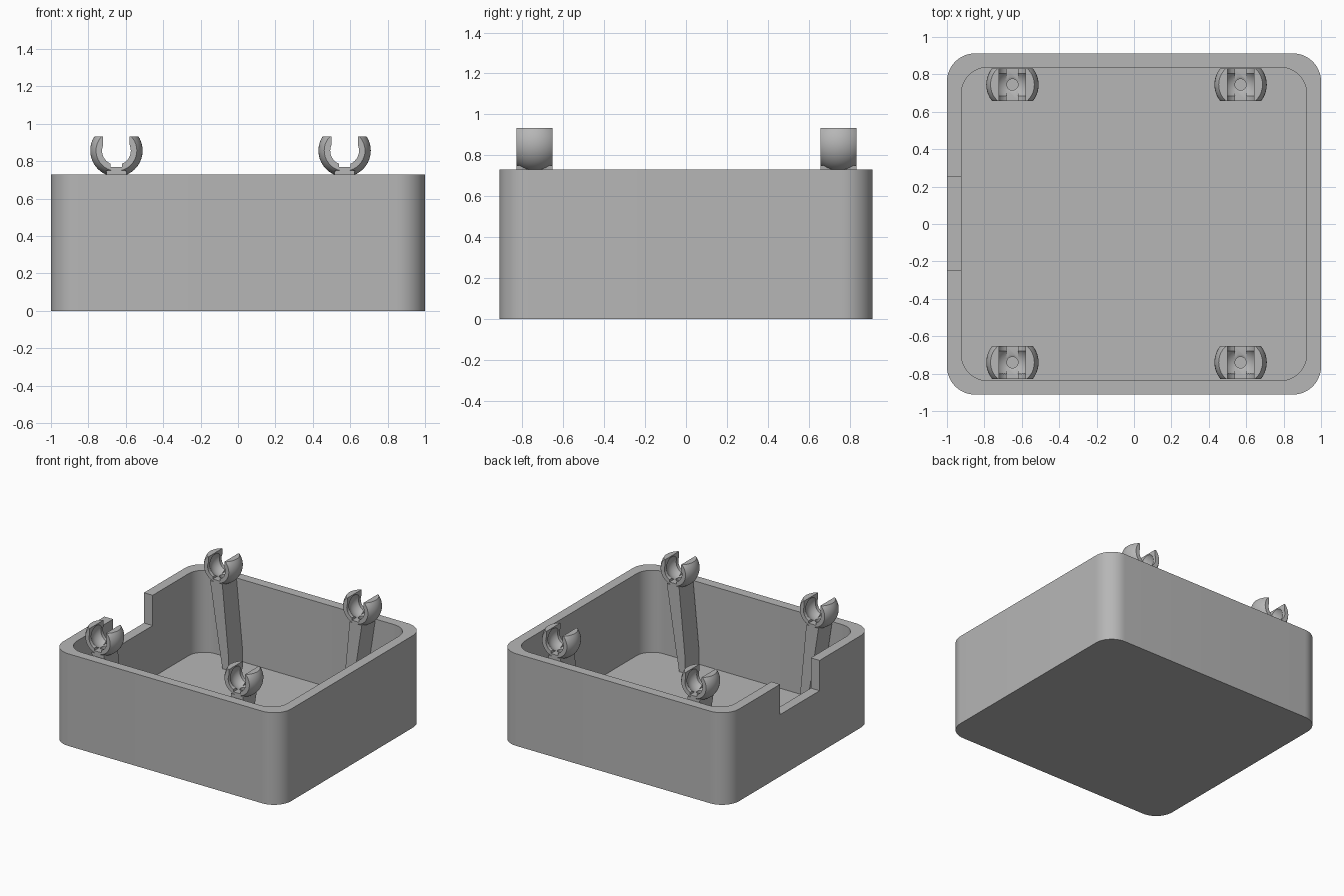
import bpy, bmesh, math
from mathutils import Matrix, Vector

cube = bpy.data.objects.get("Cube")
if cube:
    bpy.data.objects.remove(cube, do_unlink=True)

grey = bpy.data.materials.new("light grey plastic")
grey.use_nodes = True
COLOUR = (0.47, 0.47, 0.47, 1)
grey.diffuse_color = COLOUR
grey.node_tree.nodes["Principled BSDF"].inputs["Base Color"].default_value = COLOUR


def make(name, bm):
    bmesh.ops.recalc_face_normals(bm, faces=bm.faces)
    mesh = bpy.data.meshes.new(name)
    bm.to_mesh(mesh)
    bm.free()
    mesh.materials.append(grey)
    ob = bpy.data.objects.new(name, mesh)
    bpy.context.collection.objects.link(ob)
    return ob


def prism(name, points, axis, lo, hi):
    """Extrude a profile along z (points are x, y) or along y (points are x, z)."""
    place = (lambda p, h: (p[0], p[1], h)) if axis == 'Z' else (lambda p, h: (p[0], h, p[1]))
    bm = bmesh.new()
    face = bm.faces.new([bm.verts.new(place(p, lo)) for p in points])
    out = bmesh.ops.extrude_face_region(bm, geom=[face])
    verts = [v for v in out["geom"] if isinstance(v, bmesh.types.BMVert)]
    bmesh.ops.translate(bm, verts=verts, vec=Vector(place((0, 0), hi - lo)))
    return make(name, bm)


def rounded(hx, hy, r, steps=12):
    pts = []
    for k, (sx, sy) in enumerate([(1, 1), (-1, 1), (-1, -1), (1, -1)]):
        for i in range(steps + 1):
            a = math.pi / 2 * (k + i / steps)
            pts.append((sx * (hx - r) + r * math.cos(a), sy * (hy - r) + r * math.sin(a)))
    return pts


def rect(x0, x1, y0, y1):
    return [(x0, y0), (x1, y0), (x1, y1), (x0, y1)]


def circle(r, cx, cy, n=32):
    return [(cx + r * math.cos(math.tau * i / n), cy + r * math.sin(math.tau * i / n)) for i in range(n)]


def ball(name, r, z, u=40, v=24):
    bm = bmesh.new()
    turn = Matrix.Translation((0, 0, z)) @ Matrix.Rotation(math.pi / 2, 4, 'X')
    bmesh.ops.create_uvsphere(bm, u_segments=u, v_segments=v, radius=r, matrix=turn)
    return make(name, bm)


def carve(ob, cutters, operation='DIFFERENCE'):
    """Apply booleans one by one, then drop the cutters."""
    for c in cutters:
        c.hide_render = True
        mod = ob.modifiers.new("cut", 'BOOLEAN')
        mod.operation, mod.solver, mod.object = operation, 'EXACT', c
        bpy.context.view_layer.update()
        graph = bpy.context.evaluated_depsgraph_get()
        mesh = bpy.data.meshes.new_from_object(ob.evaluated_get(graph))
        ob.modifiers.clear()
        ob.data = mesh
        bpy.data.objects.remove(c, do_unlink=True)


def smooth(ob):
    bpy.ops.object.select_all(action='DESELECT')
    ob.select_set(True)
    bpy.context.view_layer.objects.active = ob
    bpy.ops.object.shade_smooth_by_angle(angle=math.radians(30))


# Tray: rounded box, hollowed, with a cable notch in the right wall
tray = prism("tray", rounded(1, 0.912, 0.15), 'Z', 0, 0.73)
carve(tray, [
    prism("hollow", rounded(0.923, 0.837, 0.14), 'Z', 0.08, 1),
    prism("notch", rect(-1.1, -0.85, -0.245, 0.25), 'Z', 0.49, 1),
])
smooth(tray)

# Clip: ball cut flat front, back and top, with an open socket
HALF, MID = 0.0875, 0.857
clip = ball("clip", 0.14, MID)
carve(clip, [prism("trim", rect(-0.3, 0.3, 0.6, 0.933), 'Y', -HALF, HALF)], 'INTERSECT')
carve(clip, [
    ball("socket", 0.098, MID),
    prism("bore", circle(0.077, 0, MID), 'Y', -0.2, 0.2),
    prism("mouth", rect(-0.071, 0.071, MID + 0.01, 1.1), 'Y', -0.2, 0.2),
    prism("slot", rect(-0.031, 0.031, 0.768, 0.9), 'Y', -0.2, 0.2),
    prism("pin_hole", circle(0.03, 0, 0, 24), 'Z', 0.735, 0.9),
])
smooth(clip)

# Post: flat blade leaning inward down to the tray floor
blade = [(-0.055, 0.75), (0.052, 0.75), (0.105, 0.2), (0.105, 0.07), (0.055, 0.07), (0.015, 0.3)]
post = prism("post", blade, 'Y', -HALF, HALF)
carve(post, [prism("pin_hole", circle(0.03, 0, 0, 24), 'Z', 0.7, 0.9)])

# Four clips and posts; the right-hand pair leans toward +x, the left toward -x
for side, x in (("right", -0.65), ("left", 0.57)):
    for end, y in (("back", 0.745), ("front", -0.74)):
        for part in (clip, post):
            ob = bpy.data.objects.new(f"{end}_{side}_{part.name}", part.data.copy())
            flip = Matrix.Rotation(math.pi if x > 0 else 0, 4, 'Z')
            ob.data.transform(Matrix.Translation((x, y, 0)) @ flip)
            bpy.context.collection.objects.link(ob)
for part in (clip, post):
    bpy.data.objects.remove(part, do_unlink=True)
